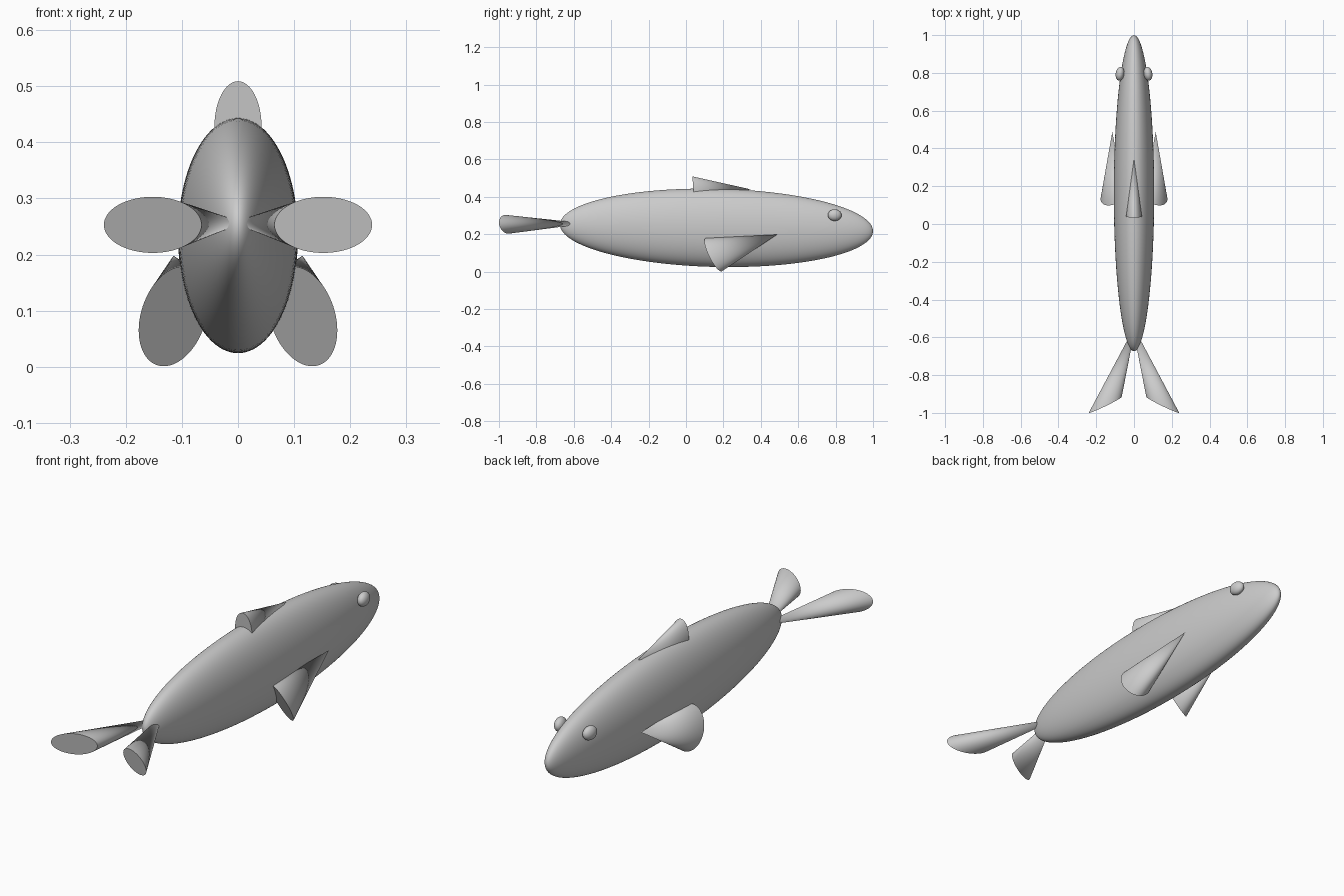
import bpy, math
from mathutils import Vector

if "Cube" in bpy.data.objects:
    bpy.data.objects.remove(bpy.data.objects["Cube"])


def smooth(obj):
    bpy.ops.object.select_all(action='DESELECT')
    obj.select_set(True)
    bpy.context.view_layer.objects.active = obj
    bpy.ops.object.shade_smooth_by_angle(angle=math.radians(40))


def ellipsoid(name, loc, radii, rot=(0, 0, 0), seg=64, rings=32):
    # pole axis runs along y, the length of the fish
    bpy.ops.mesh.primitive_uv_sphere_add(segments=seg, ring_count=rings, radius=1)
    obj = bpy.context.object
    obj.name = name
    for v in obj.data.vertices:
        x, y, z = v.co
        v.co = (x * radii[0], z * radii[1], -y * radii[2])
    obj.location, obj.rotation_euler = loc, rot
    smooth(obj)


def fin(name, apex, center, u, v, side=1, n=64):
    # flattened cone: apex joined to an elliptical end spanned by u and v
    c, u, v = Vector(center), Vector(u), Vector(v)
    pts = [Vector(apex)]
    for i in range(n):
        t = math.tau * i / n
        pts.append(c + u * math.cos(t) + v * math.sin(t))
    pts = [(p.x * side, p.y, p.z) for p in pts]
    faces = [(0, 1 + i, 1 + (i + 1) % n) for i in range(n)]
    faces.append(tuple(range(n, 0, -1)))
    normal = u.cross(v) * side
    if normal.dot(Vector(apex) - c) * side < 0:
        faces = [f[::-1] for f in faces]
    if side < 0:
        faces = [f[::-1] for f in faces]
    mesh = bpy.data.meshes.new(name)
    mesh.from_pydata(pts, [], faces)
    obj = bpy.data.objects.new(name, mesh)
    bpy.context.collection.objects.link(obj)
    smooth(obj)


# Body, nose slightly lower than the tail
ellipsoid("body", (0, 0.163, 0.234), (0.107, 0.837, 0.209), (-0.022, 0, 0), 96, 64)

# Dorsal fin
fin("dorsal_fin", (0, 0.345, 0.44), (0, 0.04, 0.428), (0.042, 0, 0), (0, -0.006, 0.081))

# Paired parts
for side, label in ((1, "right"), (-1, "left")):
    ellipsoid(label + "_eye", (side * 0.074, 0.795, 0.302), (0.023, 0.037, 0.031),
              (0, 0, side * 0.15), 32, 16)
    fin(label + "_pectoral_fin", (0.115, 0.487, 0.198), (0.115, 0.148, 0.090),
        (0.062, -0.016, -0.025), (0, -0.047, 0.0854), side)
    fin(label + "_tail_fin", (-0.01, -0.53, 0.257), (0.152, -0.957, 0.253),
        (0.087, -0.042, 0), (0, -0.008, 0.05), side)
